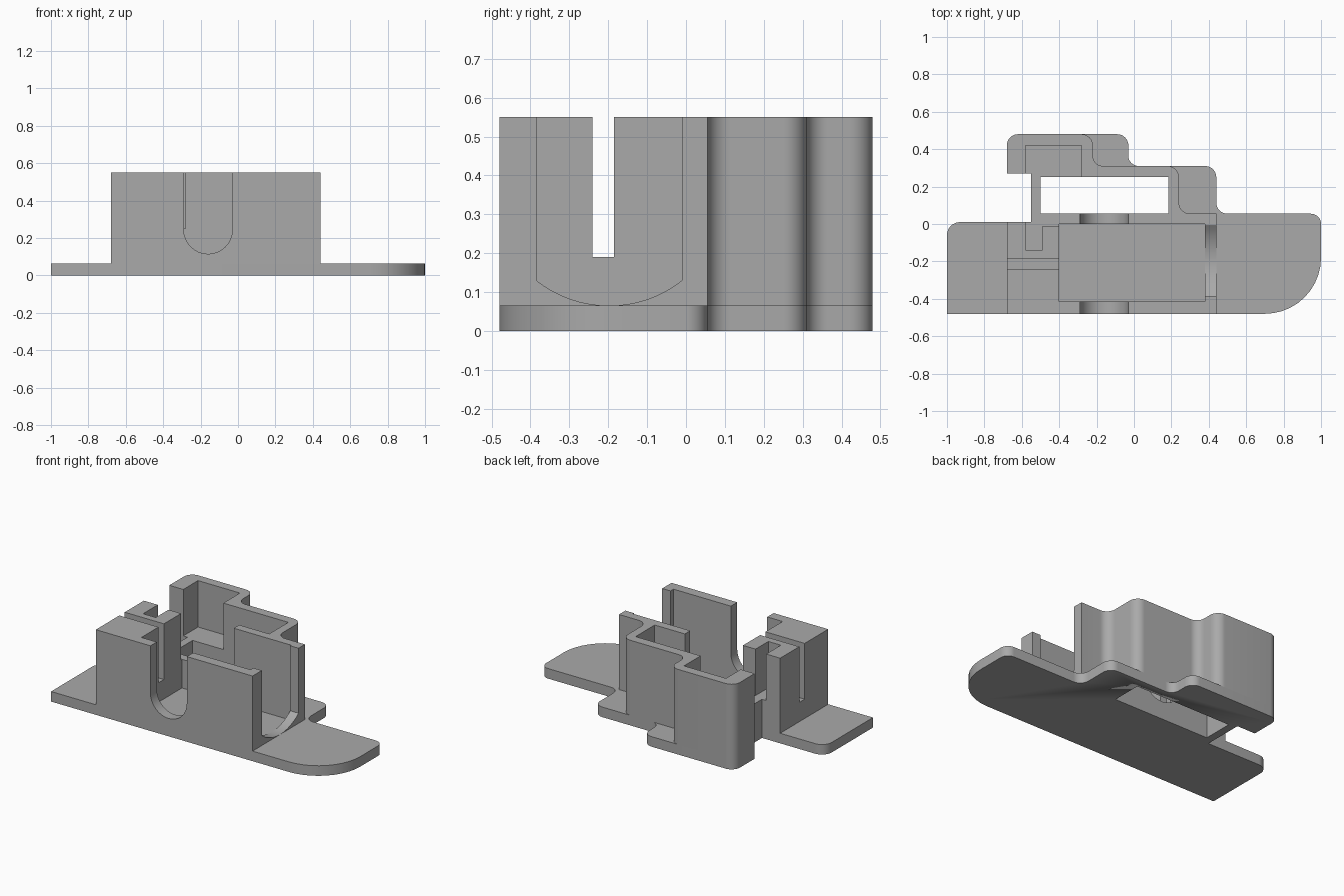
import bpy, bmesh, math
from mathutils import Vector

cube = bpy.data.objects.get("Cube")
if cube:
    bpy.data.objects.remove(cube, do_unlink=True)

grey = bpy.data.materials.new("plain_grey")
grey.use_nodes = True
grey.diffuse_color = (0.4, 0.4, 0.4, 1)
grey.node_tree.nodes["Principled BSDF"].inputs["Base Color"].default_value = (0.4, 0.4, 0.4, 1)

FLOOR, LEDGE, TOP = 0.065, 0.25, 0.55
FRONT, BACK = -0.48, 0.48


def arc(cu, cv, r, start, end, n=16):
    """Points along a circular arc, angles in degrees."""
    angles = [math.radians(start + (end - start) * i / n) for i in range(n + 1)]
    return [(cu + r * math.cos(a), cv + r * math.sin(a)) for a in angles]


def rounded(corners, n=10):
    """Outline whose corners given as (u, v, radius) become fillets."""
    out = []
    for i, c in enumerate(corners):
        p = Vector(c[:2])
        if len(c) == 2:
            out.append(tuple(p))
            continue
        a = (Vector(corners[i - 1][:2]) - p).normalized()
        b = (Vector(corners[(i + 1) % len(corners)][:2]) - p).normalized()
        for k in range(n + 1):
            t = math.pi / 2 * k / n
            out.append(tuple(p + c[2] * (a * (1 - math.sin(t)) + b * (1 - math.cos(t)))))
    return out


def prism(name, pts, lo, hi, axis="z"):
    """Extrude a 2D outline along an axis."""
    place = {"x": lambda u, v, t: (t, u, v),
             "y": lambda u, v, t: (u, t, v),
             "z": lambda u, v, t: (u, v, t)}[axis]
    bm = bmesh.new()
    rings = [[bm.verts.new(place(u, v, t)) for u, v in pts] for t in (lo, hi)]
    for ring in rings:
        bm.faces.new(ring)
    for i in range(len(pts)):
        j = (i + 1) % len(pts)
        bm.faces.new((rings[0][i], rings[0][j], rings[1][j], rings[1][i]))
    bmesh.ops.recalc_face_normals(bm, faces=bm.faces)
    mesh = bpy.data.meshes.new(name)
    bm.to_mesh(mesh)
    bm.free()
    mesh.materials.append(grey)
    ob = bpy.data.objects.new(name, mesh)
    bpy.context.collection.objects.link(ob)
    bpy.ops.object.select_all(action="DESELECT")
    ob.select_set(True)
    bpy.context.view_layer.objects.active = ob
    bpy.ops.object.shade_smooth_by_angle(angle=math.radians(30))
    return ob


def rect(u0, v0, u1, v1):
    return [(u0, v0), (u1, v0), (u1, v1), (u0, v1)]


# Base plate with rounded corners and a through window
base = prism("base_plate", rounded([
    (-1, FRONT), (1, FRONT, 0.3), (1, 0.055, 0.055), (0.44, 0.055, 0.06),
    (0.44, 0.31, 0.06), (-0.03, 0.31, 0.055), (-0.03, BACK, 0.06),
    (-0.68, BACK, 0.06), (-0.68, 0.27), (-0.55, 0.27), (-0.55, 0.01),
    (-1, 0.01, 0.07)]), 0, FLOOR)
cutter = prism("window_cutter", rect(-0.5, 0.055, 0.185, 0.25), -0.1, 0.2)
cutter.hide_render = True
cut = base.modifiers.new("window", "BOOLEAN")
cut.operation, cut.solver, cut.object = "DIFFERENCE", "EXACT", cutter
bpy.context.view_layer.objects.active = base
bpy.ops.object.modifier_apply(modifier=cut.name)
bpy.data.objects.remove(cutter, do_unlink=True)

# Front and rear walls share a round-bottomed slot
slot = [(-0.03, TOP)] + arc(-0.16, 0.245, 0.13, 0, -180)
prism("front_wall", [(-0.68, FLOOR), (0.44, FLOOR), (0.44, TOP)] + slot
      + [(-0.29, TOP), (-0.68, TOP)], FRONT, -0.415, "y")
prism("rear_wall", [(-0.4, FLOOR), (0.44, FLOOR), (0.44, TOP)] + slot
      + [(-0.29, LEDGE), (-0.4, LEDGE)], 0, 0.055, "y")

# End wall with a wide, shallow-curved opening
half = math.degrees(math.asin(0.1875 / 0.303))
prism("end_wall", [(-0.415, 0.05), (-0.415, TOP), (-0.385, TOP)]
      + arc(-0.1975, 0.368, 0.303, -90 - half, -90 + half)
      + [(-0.01, TOP), (0, TOP), (0, 0.05)], 0.38, 0.44, "x")

# Slotted end block: solid foot, front half, rear half with a notch
prism("block_foot", rect(-0.68, -0.415, -0.4, 0.01), FLOOR, 0.19)
prism("block_front", rect(-0.68, -0.415, -0.4, -0.24), 0.19, TOP)
prism("block_rear", rect(-0.68, -0.185, -0.4, 0.01), 0.19, LEDGE)
prism("notched_post", [
    (-0.68, -0.185), (-0.4, -0.185), (-0.4, -0.01), (-0.49, -0.01),
    (-0.49, -0.14), (-0.58, -0.14), (-0.58, 0.01), (-0.68, 0.01)], LEDGE, TOP)

# Raised channel floor joining the notch to the rear pocket
prism("channel_floor", [
    (-0.55, 0.01), (-0.4, 0.01), (-0.4, 0.055), (-0.5, 0.055), (-0.5, 0.25),
    (-0.28, 0.25), (-0.28, 0.42), (-0.58, 0.42), (-0.58, 0.27), (-0.55, 0.27)],
    FLOOR, LEDGE)

# Stepped rear shell
prism("rear_shell", rounded([
    (-0.68, 0.27), (-0.58, 0.27), (-0.58, 0.42), (-0.28, 0.42), (-0.28, 0.25),
    (0.185, 0.25), (0.185, 0.04), (0.44, 0.04), (0.44, 0.055),
    (0.24, 0.055, 0.06), (0.24, 0.31, 0.06), (-0.22, 0.31, 0.055),
    (-0.22, BACK, 0.06), (-0.68, BACK, 0.06)]), FLOOR, TOP)
